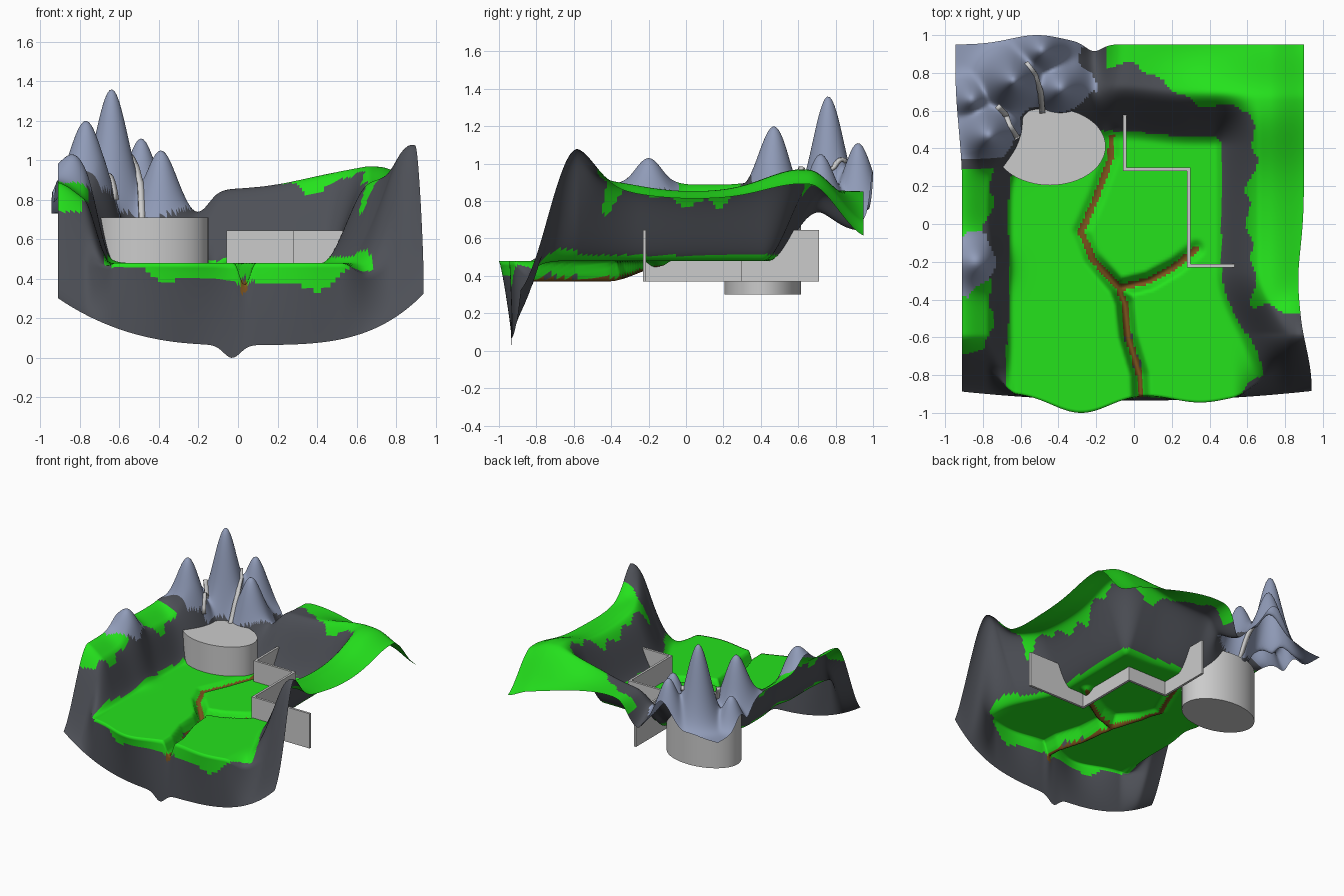
import bpy, bmesh, math
from mathutils import Vector

if "Cube" in bpy.data.objects:
    bpy.data.objects.remove(bpy.data.objects["Cube"])

def smooth(v, a, b):
    t = min(1, max(0, (v - a) / (b - a)))
    return t * t * (3 - 2 * t)

def bell(*pairs):
    return math.exp(-sum((d / s) ** 2 for d, s in pairs))

def mix(a, b, t):
    return a + (b - a) * t

def material(name, rgb):
    m = bpy.data.materials.new(name)
    m.diffuse_color = (*rgb, 1)
    m.use_nodes = True
    m.node_tree.nodes["Principled BSDF"].inputs["Base Color"].default_value = m.diffuse_color
    return m

def make_object(name, bm, smooth_angle=None):
    bmesh.ops.recalc_face_normals(bm, faces=bm.faces)
    me = bpy.data.meshes.new(name)
    bm.to_mesh(me)
    bm.free()
    ob = bpy.data.objects.new(name, me)
    bpy.context.collection.objects.link(ob)
    if smooth_angle:
        bpy.context.view_layer.objects.active = ob
        ob.select_set(True)
        bpy.ops.object.shade_smooth_by_angle(angle=math.radians(smooth_angle))
        ob.select_set(False)
    return ob

# Mountain peaks: x, y, height, radius
PEAKS = [(-.64, .76, 1.36, .12), (-.77, .47, 1.20, .12), (-.84, -.2, 1.03, .11),
         (-.49, .92, 1.11, .11), (-.39, .72, 1.05, .11), (-.86, .66, .97, .09)]
# River lines on the valley floor
RIVERS = [[(-.12, .5), (-.12, .36), (-.2, .14), (-.28, -.04), (-.22, -.18), (-.08, -.34),
           (-.05, -.42), (-.03, -.6), (.03, -.8), (.04, -1.05)],
          [(-.08, -.34), (.08, -.3), (.22, -.22), (.33, -.13)]]

def river_dist(x, y):
    p, best = Vector((x, y)), 9
    for line in RIVERS:
        for a, b in zip(line, line[1:]):
            a, d = Vector(a), Vector(b) - Vector(a)
            t = min(1, max(0, (p - a).dot(d) / d.dot(d)))
            best = min(best, (p - a - d * t).length)
    return best

def rim_mask(x, y):
    left = -.64 + .13 * bell((y - .55, .2))
    right = .42 + .20 * smooth(-y, .25, .85)
    wl = smooth(-x, -left, -left + .14)
    wr = smooth(x, right, right + .25 + .04 * smooth(-y, .2, .6))
    back = .44 - .03 * smooth(x, -.1, .3)
    wb = smooth(y, back, back + .30)
    return 1 - (1 - wl) * (1 - wr) * (1 - wb)

def height(x, y):
    rim = .85 + .12 * bell((x - .65, .4), (y - .62, .28)) + .05 * bell((x - .7, .25), (y + .42, .25))
    rim -= .22 * smooth(y, .66, .97) * smooth(x, .0, .95)
    rim -= .04 * smooth(x, .72, .92)
    if x < -.5:
        rim += mix(-.09, .04, smooth(-x, .68, .93)) * (1 - smooth(y, .25, .5))
    rim -= .12 * smooth(-x, .1, .35) * smooth(y, .3, .6)
    rim -= .16 * bell((x + .2, .08), (y - .92, .25))
    rim += .25 * bell((x - .89, .12), (y + .6, .16))
    z = mix(.48, rim, rim_mask(x, y))
    z += sum((max(0, pz - z) * bell((x - px, r), (y - py, r))) ** 3
             for px, py, pz, r in PEAKS) ** (1 / 3)
    depth = .025 + .085 * smooth(-y, .1, .42)
    z -= depth * (1 - smooth(river_dist(x, y), .003, .055)) * (1 - rim_mask(x, y))
    return z

# Terrain sheet: rows run from the back edge to the front, then over the lip and down
NX, NB, NF = 150, 116, 40
YB = -.58

def left_edge(y):
    return -.91 - .035 * smooth(y, .2, .8)

def right_edge(y):
    return .9 - .03 * bell((y + .3, .25)) + .04 * smooth(-y, .5, .85)

def terrain_point(i, j):
    u = i / NX
    xr = mix(-.93, .91, u)
    back = .95 + .05 * bell((xr + .5, .2)) - .04 * bell((xr + .2, .06))
    if j <= NB:
        y = mix(back, YB, j / NB)
        x = mix(left_edge(y), right_edge(y), u)
        return x, y, height(x, y)
    t = (j - NB) / NF
    x = mix(left_edge(YB - .3 * t), right_edge(YB - .3 * t), u)
    bottom = .065 + .25 * abs(x / .93) ** (2.6 if x < 0 else 3.7) - .065 * bell((x + .03, .06))
    # valley floor profile: flat to the lip, then a drop
    lip = -.89 - .11 * bell((x + .28, .22)) - .055 * bell((x - .35, .22))
    end = -.935 + .05 * abs(x / .93) ** 2
    if t < .6:
        fy = mix(YB, lip, t / .6)
        fz = height(x, fy)
    else:
        k = (t - .6) / .4
        fy = mix(lip, end, k ** .8)
        fz = mix(height(x, lip), bottom, k)
    # side wing profile: steep slope to the corner
    wy = mix(YB, end, t)
    wz = mix(height(x, YB - .06 * t), bottom, smooth(t, 0, 1.12) / smooth(1, 0, 1.12))
    w = max(smooth(x, .52, .8), smooth(-x, .62, .78))
    return x, mix(fy, wy, w), mix(fz, wz, w)

GREEN, DARK, ROCK, BROWN = range(4)

def ground_type(x, y, z, front):
    wob = .02 * math.sin(17 * x + 9 * y) + .015 * math.sin(31 * y - 23 * x)
    m = rim_mask(x, y)
    if m < .03 and z > .33 and y < .5 and river_dist(x, y) < .017:
        return BROWN
    if front and z < .6:
        lip = .40 - .05 * bell((x - .35, .25)) + .07 * smooth(abs(x), .3, .66) + wob
        return GREEN if z > min(lip, .46) and m < .15 else DARK
    if z < .6 and m < .08:
        return GREEN
    if z < .6:
        return DARK
    if x < -.2 + wob and y > .46 + wob and z > .72 + wob:
        return ROCK
    if x < -.62 and y > .35 and z > .84:
        return ROCK
    if bell((x + .84, .12), (y + .22, .19)) > .38 and z > .86 + wob:
        return ROCK
    if x < -.77 + wob and -.7 < y < .29 and z > .74:
        return GREEN
    if x > -.15 and y > .60 + .25 * (1 - smooth(x, -.15, .55)) + wob:
        return GREEN
    if x > .62 + wob and y > -.46 + wob:
        return GREEN
    return DARK

bm = bmesh.new()
rows = [[bm.verts.new(terrain_point(i, j)) for i in range(NX + 1)] for j in range(NB + NF + 1)]
for j in range(NB + NF):
    for i in range(NX):
        f = bm.faces.new((rows[j][i], rows[j + 1][i], rows[j + 1][i + 1], rows[j][i + 1]))
        c = f.calc_center_median()
        f.material_index = ground_type(c.x, c.y, c.z, j >= NB)
        f.smooth = True
terrain = make_object("terrain", bm)
for name, rgb in (("grass", (.018, .76, .012)), ("dark_cliff", (.075, .08, .095)),
                  ("mountain_rock", (.28, .33, .48)), ("river_bed", (.2, .085, .012))):
    terrain.data.materials.append(material(name, rgb))

# Oval plateau in front of the mountains
bpy.ops.mesh.primitive_cylinder_add(vertices=48, radius=1, depth=1, location=(-.445, .41, .505))
plateau = bpy.context.object
plateau.name = "oval_plateau"
plateau.scale = (.295, .205, .41)

# Path helper: offsets a path sideways and returns both sides
def sides(path, half):
    out = []
    for k, p in enumerate(path):
        p = Vector(p)
        d0 = (p - Vector(path[k - 1])).normalized() if k else None
        d1 = (Vector(path[k + 1]) - p).normalized() if k < len(path) - 1 else None
        d0, d1 = d0 or d1, d1 or d0
        n0, n1 = Vector((-d0.y, d0.x)), Vector((-d1.y, d1.x))
        n = (n0 + n1).normalized()
        out.append((p + n * half / n.dot(n1), p - n * half / n.dot(n1)))
    return out

# Zigzag wall
bm = bmesh.new()
pairs = sides([(-.05, .71), (-.05, .29), (.29, .29), (.29, -.222), (.79, -.222)], .009)
outline = [a for a, b in pairs] + [b for a, b in reversed(pairs)]
face = bm.faces.new([bm.verts.new((p.x, p.y, .37)) for p in outline])
base = face.copy()
top = bmesh.ops.extrude_face_region(bm, geom=[face])["geom"]
bmesh.ops.translate(bm, vec=(0, 0, .275), verts=[g for g in top if isinstance(g, bmesh.types.BMVert)])
bmesh.ops.remove_doubles(bm, verts=bm.verts, dist=.0001)
make_object("zigzag_wall", bm)

# Waterfalls draped down the mountain side
def waterfall(name, path):
    fine = []
    for a, b in zip(path, path[1:]):
        fine += [tuple(Vector(a).lerp(Vector(b), k / 6)) for k in range(6)]
    fine.append(path[-1])
    bm = bmesh.new()
    last = None
    for k, ((a, b), p) in enumerate(zip(sides(fine, .015), fine)):
        z = max(min(height(*p) + .01, 1.04), mix(.98, .7, k / (len(fine) - 1)))
        pair = [bm.verts.new((q.x, q.y, z)) for q in (a, b)]
        if last:
            bm.faces.new((last[0], last[1], pair[1], pair[0]))
        last = pair
    ob = make_object(name, bm, 40)
    mod = ob.modifiers.new("thickness", "SOLIDIFY")
    mod.thickness, mod.offset = .02, 0

waterfall("waterfall_right", [(-.57, .85), (-.525, .79), (-.495, .7), (-.485, .59)])
waterfall("waterfall_left", [(-.72, .62), (-.68, .58), (-.66, .52), (-.62, .46)])
